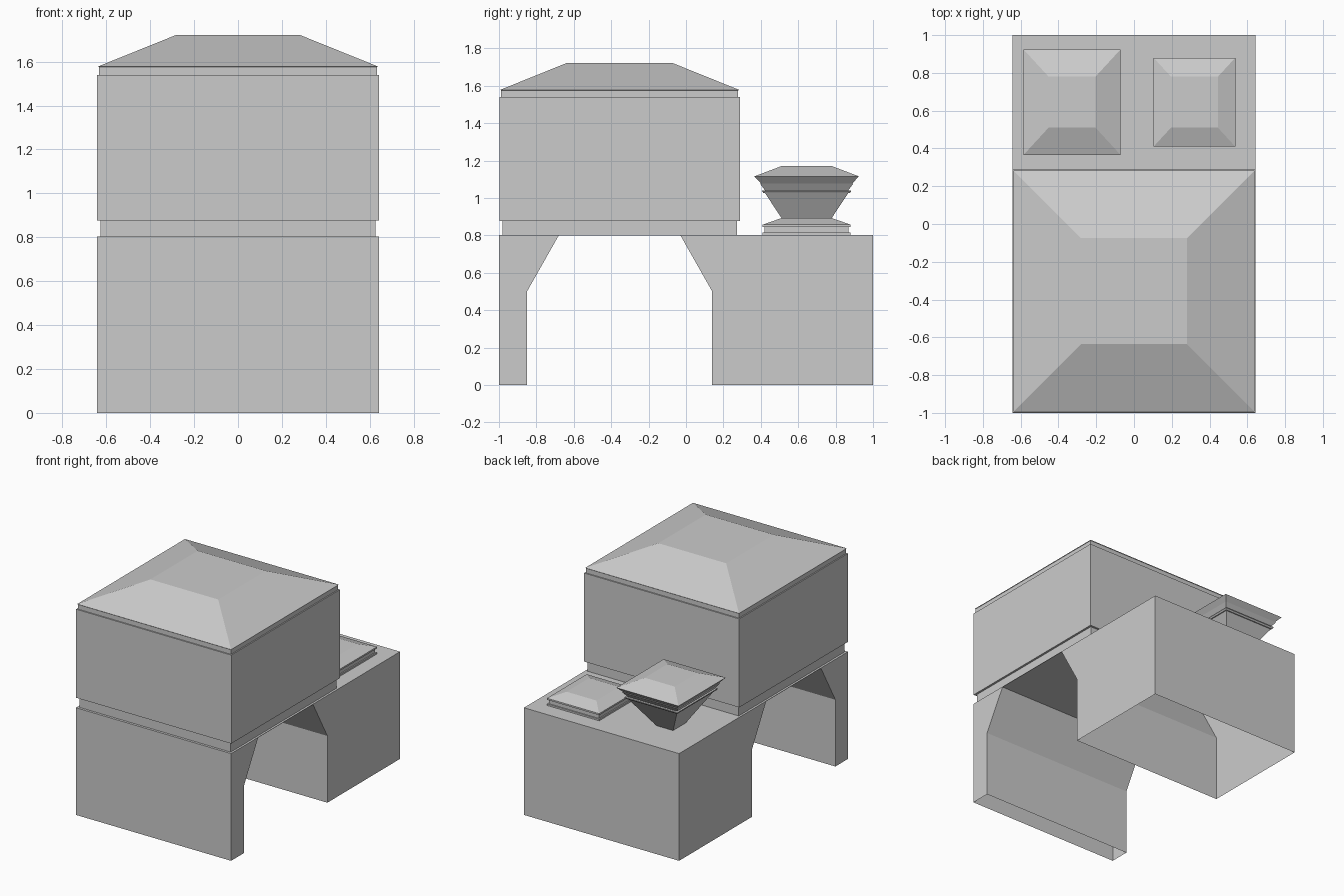
import bpy, bmesh

if "Cube" in bpy.data.objects:
    bpy.data.objects.remove(bpy.data.objects["Cube"])


def finish(name, bm):
    bmesh.ops.recalc_face_normals(bm, faces=bm.faces[:])
    mesh = bpy.data.meshes.new(name)
    bm.to_mesh(mesh)
    bm.free()
    obj = bpy.data.objects.new(name, mesh)
    bpy.context.collection.objects.link(obj)
    return obj


def tiers(name, cx, cy, rings, ratio=1.0):
    """Stack of rectangular rings (half depth, z), capped at both ends."""
    bm = bmesh.new()
    loops = []
    for h, z in rings:
        loops.append([bm.verts.new((cx + sx * h * ratio, cy + sy * h, z))
                      for sx, sy in ((-1, -1), (1, -1), (1, 1), (-1, 1))])
    for a, b in zip(loops, loops[1:]):
        for i in range(4):
            j = (i + 1) % 4
            bm.faces.new((a[i], a[j], b[j], b[i]))
    bm.faces.new(loops[0][::-1])
    bm.faces.new(loops[-1])
    return finish(name, bm)


# Arched base: side profile swept across x, open under both feet
profile = [(-1, 0), (-0.85, 0), (-0.85, 0.5), (-0.68, 0.8), (-0.03, 0.8),
           (0.14, 0.5), (0.14, 0), (1, 0), (1, 0.803), (-1, 0.803)]
bm = bmesh.new()
left, right = ([bm.verts.new((x, y, z)) for y, z in profile] for x in (-0.643, 0.643))
bm.faces.new(left)
bm.faces.new(right[::-1])
for i in range(len(profile)):
    j = (i + 1) % len(profile)
    if profile[i][1] + profile[j][1] > 0:
        bm.faces.new((left[i], left[j], right[j], right[i]))
finish("arched_base", bm)

# Upper storey: recessed band, main box, roof band, hipped roof
tiers("upper_storey", 0, -0.355,
      [(0.627, 0.803), (0.627, 0.877), (0.643, 0.877), (0.643, 1.54),
       (0.634, 1.54), (0.634, 1.575), (0.638, 1.578), (0.281, 1.722)])

# Tall flared vent
tiers("flared_vent", -0.328, 0.645,
      [(0.075, 0.803), (0.222, 1.025), (0.23, 1.025), (0.238, 1.035),
       (0.238, 1.04), (0.222, 1.04), (0.25, 1.077), (0.243, 1.077),
       (0.28, 1.115), (0.135, 1.17)], 0.92)

# Low square vent
tiers("low_vent", 0.32, 0.645,
      [(0.235, 0.803), (0.235, 0.815), (0.225, 0.815), (0.225, 0.845),
       (0.235, 0.845), (0.235, 0.857), (0.135, 0.892)], 0.92)
